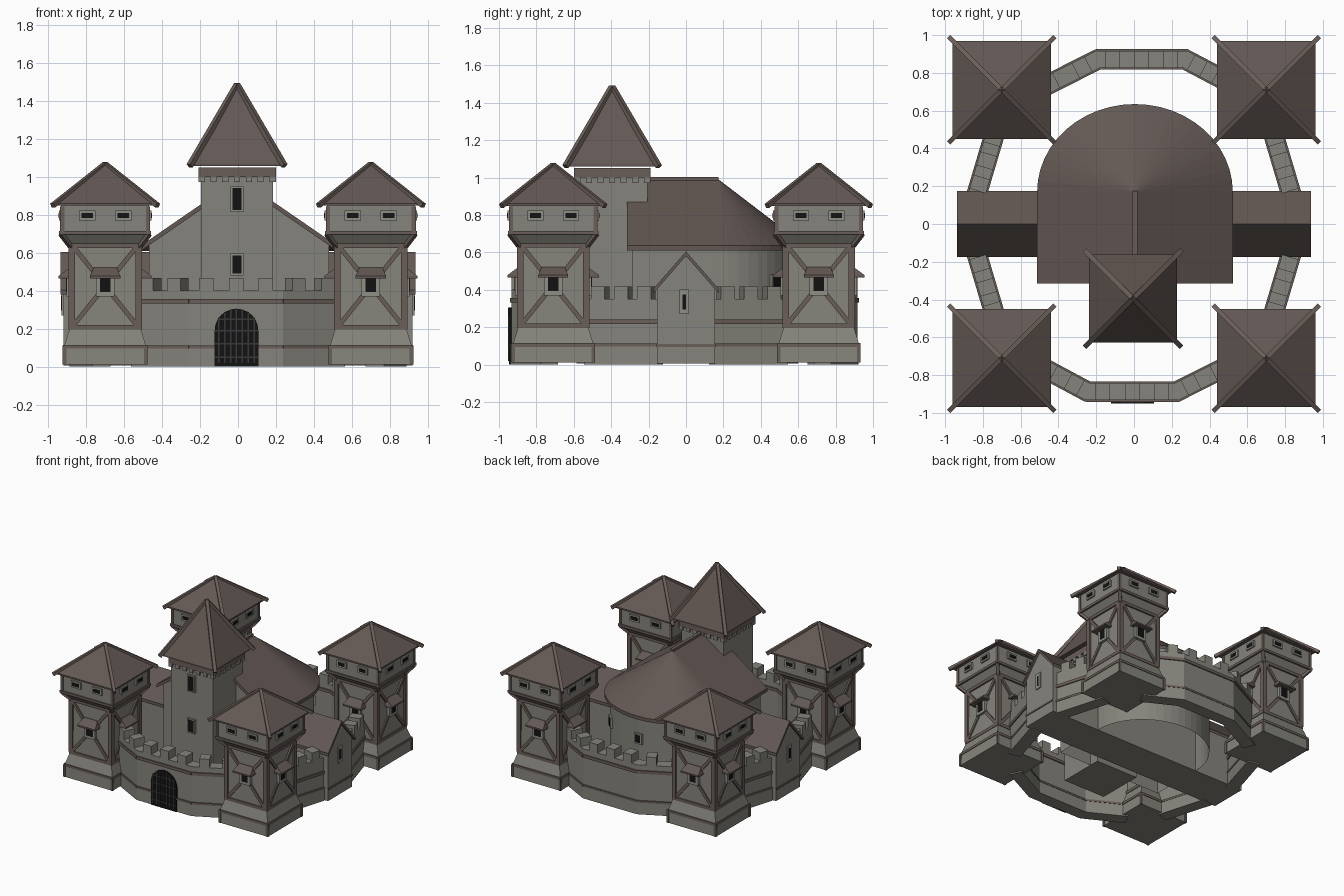
import bpy, bmesh, math
from mathutils import Matrix, Vector

if "Cube" in bpy.data.objects:
    bpy.data.objects.remove(bpy.data.objects["Cube"])

COLORS = {"stone": (0.235, 0.23, 0.2), "pale_stone": (0.28, 0.275, 0.24),
          "roof_brown": (0.125, 0.097, 0.088), "timber_brown": (0.145, 0.112, 0.098),
          "opening_black": (0.006, 0.006, 0.006), "iron_grey": (0.04, 0.04, 0.042)}
MATS = {}
for n, c in COLORS.items():
    MATS[n] = bpy.data.materials.new(n)
    MATS[n].diffuse_color = (*c, 1)

PARTS = {}
I = Matrix.Identity(4)


def part(name, mat):
    if name not in PARTS:
        PARTS[name] = (bmesh.new(), mat)
    return PARTS[name][0]


def loft(bm, rings, M=I, caps=True):
    """Skin a stack of equal-length point rings."""
    R = [[bm.verts.new(M @ Vector(p)) for p in r] for r in rings]
    n = len(R[0])
    for a, b in zip(R, R[1:]):
        for i in range(n):
            j = (i + 1) % n
            bm.faces.new((a[i], a[j], b[j], b[i]))
    if caps:
        bm.faces.new(R[0][::-1])
        bm.faces.new(R[-1])


def square(h, z):
    return [(-h, -h, z), (h, -h, z), (h, h, z), (-h, h, z)]


def box(bm, x0, x1, y0, y1, z0, z1, M=I):
    loft(bm, [[(x0, y0, z), (x1, y0, z), (x1, y1, z), (x0, y1, z)] for z in (z0, z1)], M)


def beam(bm, a, b, w, M=I):
    a, b = Vector(a), Vector(b)
    q = (b - a).to_track_quat('Z', 'Y')
    ring = [q @ Vector((sx * w / 2, sy * w / 2, 0)) for sx, sy in ((-1, -1), (1, -1), (1, 1), (-1, 1))]
    loft(bm, [[a + p for p in ring], [b + p for p in ring]], M)


def prism_x(bm, yz, x0, x1):
    loft(bm, [[(x, y, z) for y, z in yz] for x in (x0, x1)])


def hip_roof(name, M, half, z0, z1, w):
    """Square pyramid with a thin eave and hip beams."""
    bm = part(name, "roof_brown")
    loft(bm, [square(half, z0 - 0.012), square(half, z0), square(0.004, z1)], M)
    hips = part(name + "_hips", "timber_brown")
    for sx in (-1, 1):
        for sy in (-1, 1):
            t = half + 0.017
            beam(hips, (sx * t, sy * t, z0 - 0.012), (0, 0, z1 - 0.005), w, M)


def faces(M):
    return [M @ Matrix.Rotation(k * math.pi / 2, 4, 'Z') for k in range(4)]


def window(F, u, d, z0, z1, hw, rim):
    """Framed dark opening on a face whose outside is local -y."""
    box(part("window_frames", "pale_stone"), u - hw - rim, u + hw + rim, -d - 0.014, -d + 0.01, z0 - rim, z1 + rim, F)
    box(part("window_openings", "opening_black"), u - hw, u + hw, -d - 0.017, -d - 0.01, z0, z1, F)


# Corner towers
for cx in (-0.70, 0.70):
    for cy in (-0.71, 0.71):
        M = Matrix.Translation((cx, cy, 0))
        loft(part("tower_bodies", "stone"), [square(h, z) for h, z in (
            (0.22, 0.01), (0.217, 0.105), (0.184, 0.21), (0.18, 0.63), (0.232, 0.70), (0.232, 0.85))], M)
        t = part("tower_timbers", "timber_brown")
        for h, z0, z1 in ((0.222, 0.095, 0.115), (0.193, 0.195, 0.22), (0.193, 0.625, 0.65), (0.242, 0.695, 0.715)):
            box(t, -h, h, -h, h, z0, z1, M)
        for F in faces(M):
            beam(t, (0.177, -0.177, 0.21), (0.177, -0.177, 0.64), 0.034, F)
            beam(t, (0.18, -0.18, 0.635), (0.23, -0.23, 0.70), 0.026, F)
            beam(t, (0.226, -0.226, 0.70), (0.226, -0.226, 0.845), 0.022, F)
            beam(t, (0.214, -0.214, 0.01), (0.214, -0.214, 0.105), 0.02, F)
            for s in (-1, 1):
                beam(t, (s * 0.165, -0.181, 0.22), (-s * 0.165, -0.181, 0.63), 0.024, F)
                window(F, s * 0.095, 0.23, 0.783, 0.81, 0.03, 0.013)
            window(F, 0, 0.19, 0.392, 0.465, 0.027, 0.022)
            # window hood
            loft(part("window_hoods", "roof_brown"), [
                [(-w, -d, z), (w, -d, z), (w, -0.17, z), (-w, -0.17, z)]
                for w, d, z in ((0.08, 0.245, 0.465), (0.08, 0.245, 0.478), (0.062, 0.185, 0.522))], F)
        hip_roof("tower_roofs", M, 0.26, 0.86, 1.072, 0.024)

# Central keep
K = Matrix.Translation((-0.005, -0.395, 0))
box(part("keep_shaft", "stone"), -0.19, 0.19, -0.19, 0.19, 0.005, 1.01, K)
box(part("keep_band", "timber_brown"), -0.204, 0.204, -0.204, 0.204, 1.0, 1.05, K)
for F in faces(K):
    for i in range(7):
        u = -0.186 + i * 0.062
        box(part("keep_corbels", "stone"), u - 0.016, u + 0.016, -0.204, -0.18, 0.972, 1.001, F)
for z0, z1 in ((0.825, 0.94), (0.49, 0.585)):
    window(K, 0, 0.19, z0, z1, 0.024, 0.01)
hip_roof("keep_roof", K, 0.233, 1.07, 1.49, 0.026)


# Main hall with rounded rear
def d_outline(rx, ry, front, z, n=24):
    arc = [(0.005 + rx * math.cos(a), 0.17 + ry * math.sin(a), z) for a in (math.pi * i / n for i in range(n + 1))]
    return [(0.005 + rx, front, z)] + arc + [(0.005 - rx, front, z)]


loft(part("hall_walls", "stone"), [d_outline(0.475, 0.43, -0.285, z) for z in (0.005, 0.635)], caps=False)
g = part("hall_gable", "stone")
loft(g, [[(-0.47, y, 0.6), (0.48, y, 0.6), (0.48, y, 0.64), (0.005, y, 0.975), (-0.47, y, 0.64)]
         for y in (-0.287, -0.265)])

bm = part("hall_roof", "roof_brown")
layers = []
for dz in (0, -0.028):
    ring = [bm.verts.new(p) for p in d_outline(0.518, 0.465, -0.315, 0.637 + dz)]
    rf = bm.verts.new((0.005, -0.315, 0.993 + dz))
    ap = bm.verts.new((0.005, 0.17, 0.993 + dz))
    bm.faces.new((rf, ring[0], ring[1], ap))
    bm.faces.new((ap, ring[-2], ring[-1], rf))
    for a, b in zip(ring[1:-2], ring[2:-1]):
        bm.faces.new((a, b, ap))
    layers.append([rf] + ring)
top, low = layers
for i in range(len(top)):
    j = (i + 1) % len(top)
    bm.faces.new((top[i], top[j], low[j], low[i]))
beam(part("hall_ridge", "timber_brown"), (0.005, -0.25, 0.99), (0.005, 0.175, 0.99), 0.026)
for ang in (45, 90, 135):
    a = math.radians(ang)
    c = (0.005 + 0.475 * math.cos(a), 0.17 + 0.43 * math.sin(a), 0)
    window(Matrix.Translation(c) @ Matrix.Rotation(a + math.pi / 2, 4, 'Z'), 0, 0, 0.41, 0.47, 0.022, 0.012)

# Side wings
prism_x(part("wing_walls", "stone"),
        [(-0.155, 0.005), (0.155, 0.005), (0.155, 0.41), (0, 0.585), (-0.155, 0.41)], -0.92, 0.92)
for s in (-1, 1):
    prism_x(part("wing_roofs", "roof_brown"),
            [(-0.175, 0.405), (0, 0.605), (0.175, 0.405), (0.175, 0.38), (0, 0.58), (-0.175, 0.38)],
            s * 0.45, s * 0.936)
    box(part("wing_trim", "timber_brown"), s * 0.915, s * 0.926, -0.157, 0.157, 0.095, 0.11)
    F = Matrix.Translation((s * 0.917, -0.01, 0)) @ Matrix.Rotation(s * math.pi / 2, 4, 'Z')
    box(part("window_frames", "pale_stone"), -0.026, 0.026, -0.012, 0.01, 0.27, 0.4, F)
    box(part("window_openings", "opening_black"), -0.009, 0.009, -0.015, -0.01, 0.295, 0.375, F)


# Curtain walls with belts and merlons
def curtain(p, q, top, belt, count, w=0.09):
    p, q = Vector((*p, 0)), Vector((*q, 0))
    d = q - p
    L = d.length
    M = Matrix.Translation(p) @ Matrix.Rotation(math.atan2(d.y, d.x), 4, 'Z')
    e = 0.012
    h = w / 2
    box(part("curtain_walls", "stone"), -e, L + e, -h, h, 0.0, top, M)
    box(part("curtain_plinths", "stone"), -e, L + e, -h - 0.006, h + 0.006, 0.0, 0.098, M)
    b = part("curtain_belts", "timber_brown")
    box(b, -e, L + e, -h - 0.009, h + 0.009, 0.096, 0.112, M)
    box(b, -e, L + e, -h - 0.009, h + 0.009, belt - 0.012, belt + 0.012, M)
    for i in range(count):
        u = L * (i + 0.5) / count
        box(part("merlons", "stone"), u - 0.038, u + 0.038, -h, h, top - 0.005, top + 0.068, M)


FRONT = [(-0.53, -0.735), (-0.245, -0.888), (0.225, -0.888), (0.53, -0.735)]
BACK = [(-0.53, 0.70), (-0.19, 0.872), (0.27, 0.872), (0.53, 0.735)]
for path in (FRONT, BACK):
    for p, q, n in zip(path, path[1:], (2, 3, 2)):
        curtain(p, q, 0.40, 0.345, n)
for sx in (-1, 1):
    for sy in (-1, 1):
        curtain((sx * 0.835, sy * 0.15), (sx * 0.725, sy * 0.52), 0.35, 0.23, 3)

# Gate: dark arch and portcullis bars
R, GX, SPR = 0.115, -0.008, 0.19
arch = [(GX - R, 0), (GX + R, 0)] + [(GX + R * math.cos(a), SPR + R * math.sin(a))
                                    for a in (math.pi * i / 12 for i in range(13))]
loft(part("gate_opening", "opening_black"), [[(x, y, z) for x, z in arch] for y in (-0.9455, -0.93)])
bars = part("gate_bars", "iron_grey")
for i in range(-3, 4):
    u = i * 0.031
    box(bars, GX + u - 0.004, GX + u + 0.004, -0.951, -0.944, 0.02, SPR + math.sqrt(R * R - u * u))
for z in (0.05, 0.12, 0.19, 0.25):
    r = R if z <= SPR else math.sqrt(R * R - (z - SPR) ** 2)
    box(bars, GX - r, GX + r, -0.95, -0.944, z - 0.004, z + 0.004)

# Finish: one object per part
for name, (bm, mat) in PARTS.items():
    bmesh.ops.recalc_face_normals(bm, faces=bm.faces)
    me = bpy.data.meshes.new(name)
    bm.to_mesh(me)
    bm.free()
    me.materials.append(MATS[mat])
    bpy.context.collection.objects.link(bpy.data.objects.new(name, me))

for m in bpy.data.materials:
    if m.users and not m.is_grease_pencil:
        m.use_nodes = True
        m.node_tree.nodes["Principled BSDF"].inputs["Base Color"].default_value = m.diffuse_color
